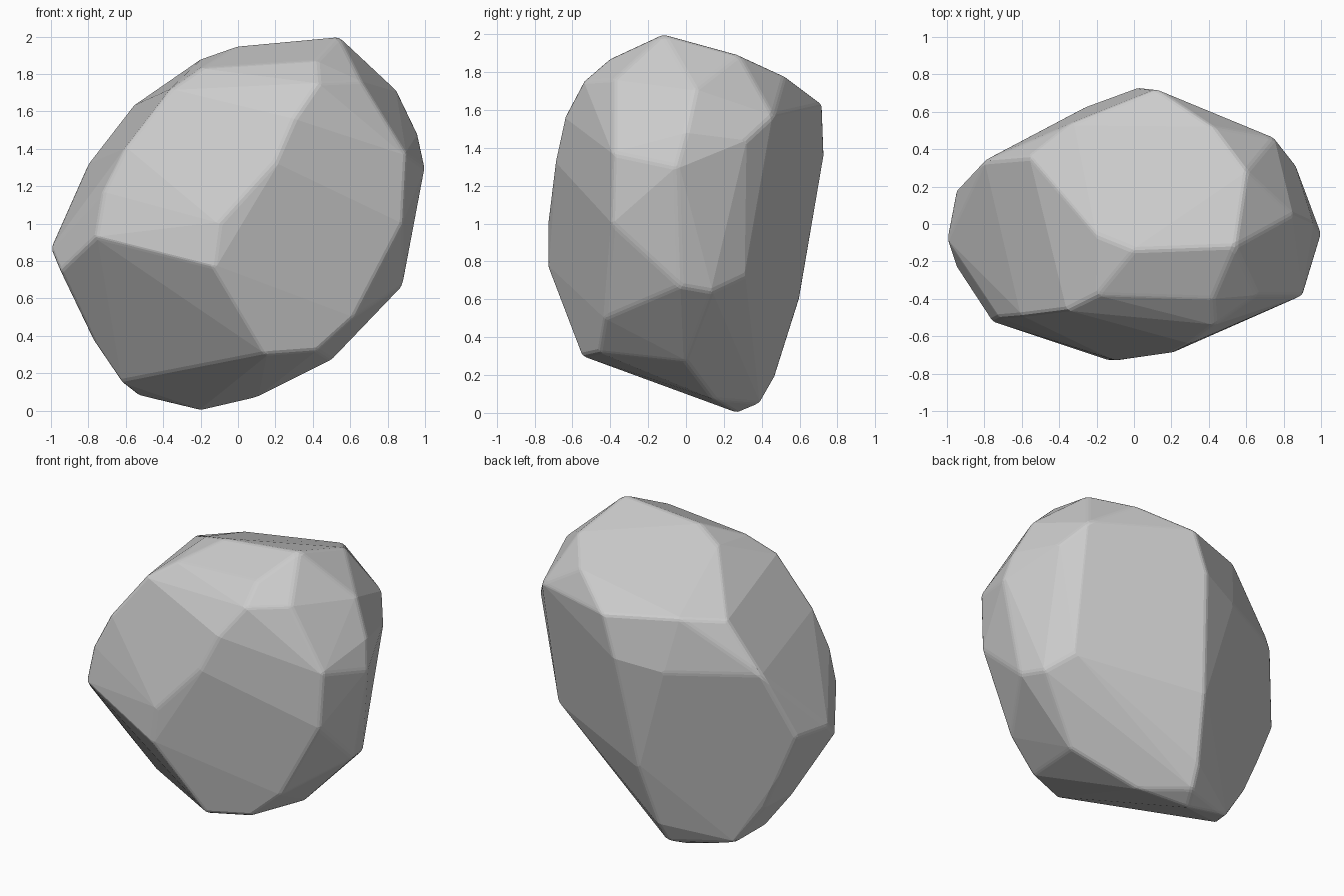
import bpy, bmesh, math

# Corner points of the boulder's facets (x, y, z)
corners = [
    # left tip and left flank
    (-1, -.08, .87), (-.95, -.23, .75), (-.95, .18, .88),
    (-.76, -.52, .93), (-.8, .34, 1.32), (-.77, -.04, .37), (-.84, .19, .62), (-.72, .19, .35),
    # lower front edge
    (-.13, -.73, .77), (.15, -.55, .3), (.42, -.46, .32), (.62, -.43, .5),
    # front face
    (-.1, -.73, 1.0), (.2, -.69, 1.33), (.3, -.64, 1.56), (.43, -.54, 1.75),
    (.88, -.39, 1.0), (.9, -.38, 1.37), (.66, -.38, 1.76),
    # upper left shoulder
    (-.72, -.5, 1.17), (-.6, -.49, 1.41), (-.36, -.46, 1.72), (-.2, -.38, 1.83), (.42, -.4, 1.87),
    # top facet rim
    (-.2, -.06, 1.88), (0, -.14, 1.95), (.54, -.12, 2),
    (.6, .28, 1.89), (.42, .52, 1.78), (.12, .72, 1.63), (-.33, .54, 1.65), (-.56, .36, 1.63),
    # right side
    (.85, .05, 1.71), (.96, 0, 1.48), (1, -.05, 1.3), (.88, -.03, .67), (.83, .14, .64),
    (.75, .46, 1.57), (.86, .32, 1.44), (.73, .31, .72),
    # back ridge
    (.03, .73, 1.36), (-.27, .62, 1.3), (-.06, .6, .6), (-.12, .47, .19),
    # underside
    (-.14, .39, .05), (-.2, .27, 0), (-.53, .24, .08), (-.62, .04, .15), (.1, .15, .07), (.5, 0, .27),
]

bm = bmesh.new()
for c in corners:
    bm.verts.new(c)
bmesh.ops.convex_hull(bm, input=bm.verts)
loose = [v for v in bm.verts if not v.link_faces]
bmesh.ops.delete(bm, geom=loose, context='VERTS')
# merge nearly flat triangles into broad facets
bmesh.ops.dissolve_limit(bm, angle_limit=math.radians(3), verts=bm.verts, edges=bm.edges)
bmesh.ops.recalc_face_normals(bm, faces=bm.faces)

mesh = bpy.data.meshes.new("boulder")
bm.to_mesh(mesh)
bm.free()
rock = bpy.data.objects.new("boulder", mesh)
bpy.context.collection.objects.link(rock)

# worn edges
bevel = rock.modifiers.new("worn_edges", 'BEVEL')
bevel.width = 0.018
bevel.segments = 2
bevel.limit_method = 'ANGLE'
bevel.angle_limit = math.radians(16)
